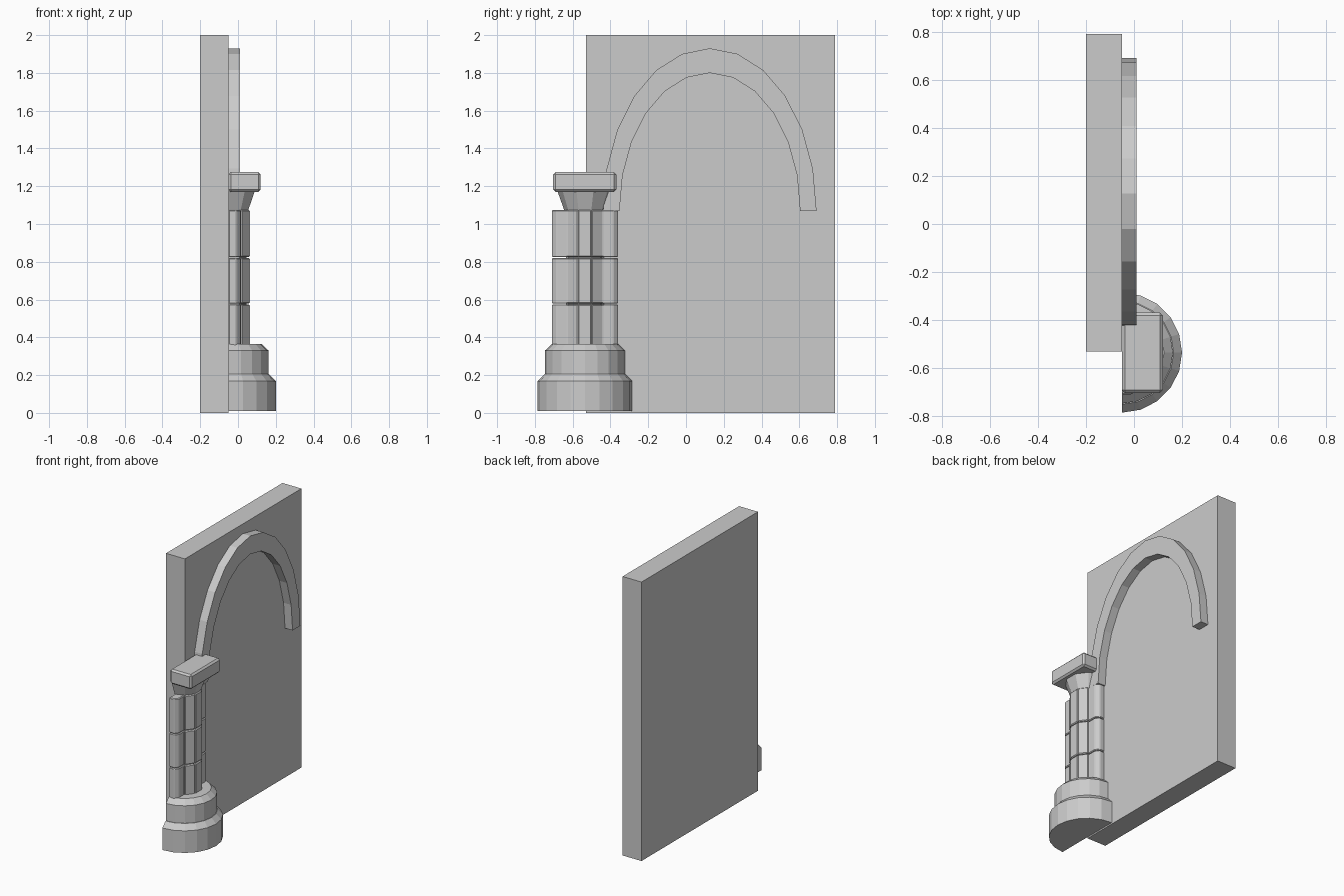
import bpy
import bmesh
from math import sin, cos, radians, pi

if "Cube" in bpy.data.objects:
    bpy.data.objects.remove(bpy.data.objects["Cube"])

WALL_X = -0.05      # face of the wall, also the flat back of the column
COL_Y = -0.535      # column axis


def loft(name, rings, bevel=0.0):
    """Solid through stacked rings of 3D points, capped at both ends."""
    bm = bmesh.new()
    loops = [[bm.verts.new(p) for p in ring] for ring in rings]
    n = len(loops[0])
    for a, b in zip(loops, loops[1:]):
        for i in range(n):
            j = (i + 1) % n
            bm.faces.new((a[i], a[j], b[j], b[i]))
    bm.faces.new(loops[0][::-1])
    bm.faces.new(loops[-1])
    bmesh.ops.recalc_face_normals(bm, faces=bm.faces)
    mesh = bpy.data.meshes.new(name)
    bm.to_mesh(mesh)
    bm.free()
    ob = bpy.data.objects.new(name, mesh)
    bpy.context.collection.objects.link(ob)
    if bevel:
        mod = ob.modifiers.new("Bevel", 'BEVEL')
        mod.width = bevel
        mod.segments = 1
    return ob


def prism(name, outline, z0, z1, bevel=0.0):
    return loft(name, [[(x, y, z) for x, y in outline] for z in (z0, z1)], bevel)


def box(name, x0, x1, y0, y1, z0, z1, bevel=0.0):
    return prism(name, [(x0, y0), (x1, y0), (x1, y1), (x0, y1)], z0, z1, bevel)


def polar(r, deg):
    return WALL_X + r * cos(radians(deg)), COL_Y + r * sin(radians(deg))


def half_round(name, profile, sides):
    """Half turned solid from (radius, z) pairs, flat against the wall plane."""
    rings = []
    for r, z in profile:
        rings.append([(*polar(r, -90 + 180 * i / sides), z) for i in range(sides + 1)])
    return loft(name, rings)


# Wall slab
box("wall", -0.20, WALL_X, -0.53, 0.79, 0.0, 2.0)

# Arch moulding: half-elliptical band with uneven thickness
bm = bmesh.new()
sections = []
for i in range(13):
    a = pi * i / 12
    outer = (0.126 + 0.565 * cos(a), 1.07 + 0.86 * sin(a))
    inner = (0.126 + 0.478 * cos(a), 1.07 + 0.73 * sin(a))
    sections.append([(WALL_X, *outer), (0.01, *outer), (0.01, *inner), (WALL_X, *inner)])
bm.free()
loft("arch", sections)

# Stepped round base
half_round("base_lower", [(0.25, 0.01), (0.25, 0.168), (0.215, 0.205)], 10)
half_round("base_upper", [(0.212, 0.20), (0.212, 0.33), (0.175, 0.365)], 10)

# Shaft: three courses of bevelled staves with a pier block on each side
half_round("shaft_core", [(0.10, 0.36), (0.10, 1.07)], 5)
for z0, z1 in ((0.335, 0.575), (0.578, 0.821), (0.824, 1.075)):
    for k in range(5):
        a0, a1 = -90 + 36 * k, -54 + 36 * k
        stave = [polar(0.06, a0), polar(0.118, a0), polar(0.118, a1), polar(0.06, a1)]
        prism("shaft_stave", stave, z0, z1, 0.006)
    for s in (-1, 1):
        pier = [(WALL_X, COL_Y + s * 0.085), (0.012, COL_Y + s * 0.085),
                (0.012, COL_Y + s * 0.150), (-0.01, COL_Y + s * 0.175),
                (WALL_X, COL_Y + s * 0.175)]
        prism("pier_block", pier, z0, z1, 0.005)

# Capital: flared neck and square slab
half_round("capital_neck", [(0.108, 1.07), (0.112, 1.08), (0.145, 1.172)], 5)
box("capital_slab", WALL_X, 0.12, COL_Y - 0.168, COL_Y + 0.166, 1.17, 1.275, 0.012)
